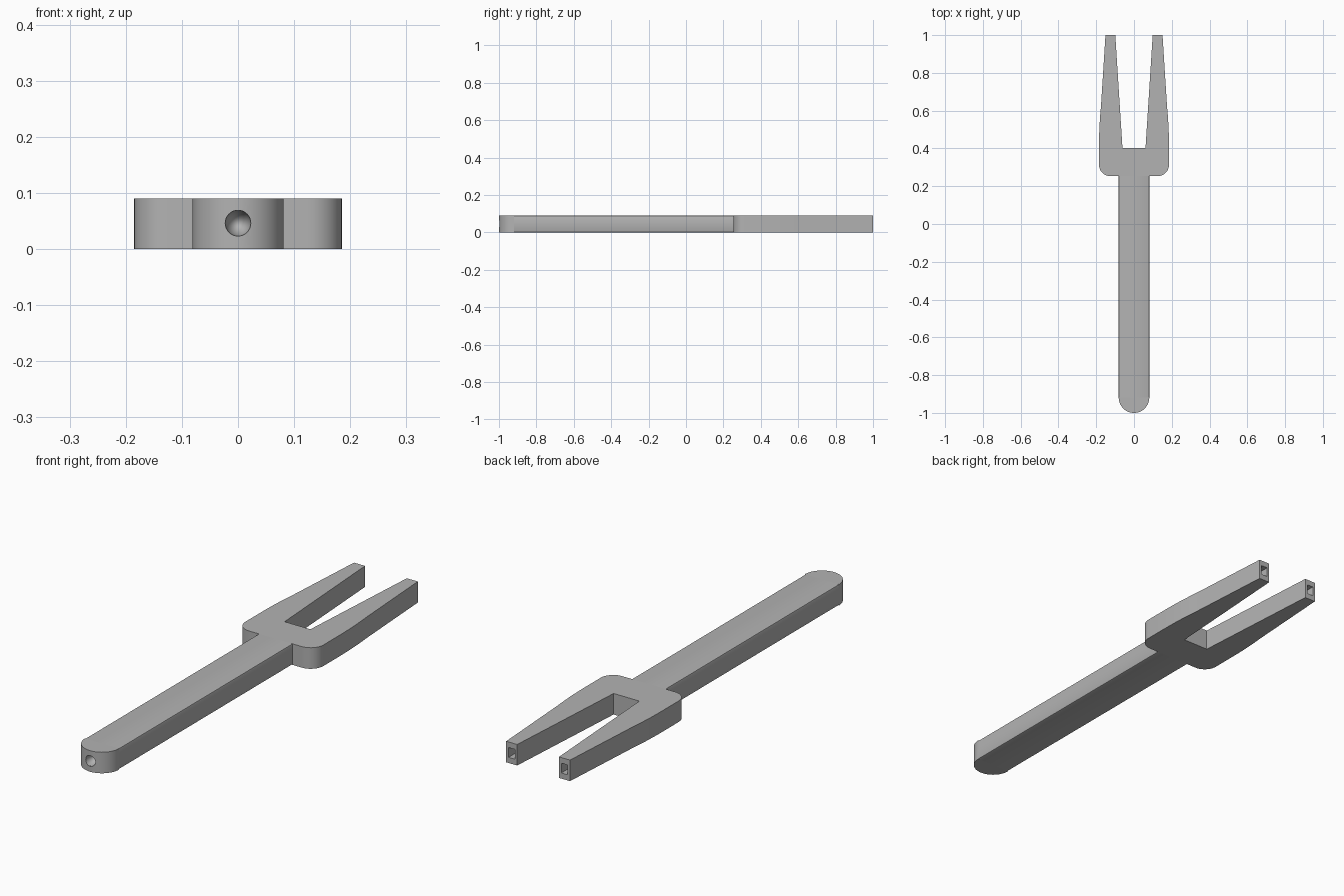
import bpy, bmesh
from math import sin, cos, pi, radians

if "Cube" in bpy.data.objects:
    bpy.data.objects.remove(bpy.data.objects["Cube"], do_unlink=True)

HEIGHT = 0.09
grey = bpy.data.materials.new("plain grey")
grey.use_nodes = True
grey.diffuse_color = (0.45, 0.45, 0.45, 1)
grey.node_tree.nodes["Principled BSDF"].inputs["Base Color"].default_value = (0.45, 0.45, 0.45, 1)


def arc(cx, cy, r, start, end, steps=10):
    angles = [radians(start + (end - start) * i / steps) for i in range(steps + 1)]
    return [(cx + r * cos(a), cy + r * sin(a)) for a in angles]


def extrude_outline(name, points):
    """Prism standing on the ground with the given plan outline."""
    bm = bmesh.new()
    base = bm.faces.new([bm.verts.new((x, y, 0)) for x, y in points])
    top = bmesh.ops.extrude_face_region(bm, geom=[base])["geom"]
    verts = [v for v in top if isinstance(v, bmesh.types.BMVert)]
    bmesh.ops.translate(bm, vec=(0, 0, HEIGHT), verts=verts)
    bmesh.ops.recalc_face_normals(bm, faces=bm.faces)
    mesh = bpy.data.meshes.new(name)
    bm.to_mesh(mesh)
    bm.free()
    obj = bpy.data.objects.new(name, mesh)
    bpy.context.collection.objects.link(obj)
    mesh.materials.append(grey)
    return obj


def activate(obj):
    bpy.ops.object.select_all(action="DESELECT")
    obj.select_set(True)
    bpy.context.view_layer.objects.active = obj


def cut(obj, cutter):
    """Subtract the cutter, then discard it."""
    cutter.hide_render = True
    cutter.data.materials.append(grey)
    mod = obj.modifiers.new("hole", "BOOLEAN")
    mod.operation, mod.solver, mod.object = "DIFFERENCE", "EXACT", cutter
    activate(obj)
    bpy.ops.object.modifier_apply(modifier=mod.name)
    bpy.data.objects.remove(cutter, do_unlink=True)


# Forked head: half outline from shoulder to notch, mirrored
half = [(0.08, 0.253)] + arc(0.125, 0.313, 0.06, -90, 0)
for i in range(7):                       # soft bend into the tapering prong
    t = i / 6
    half.append((0.185 - 0.01 * t * t, 0.42 + 0.2 * t))
half += [(0.151, 1.0), (0.099, 1.0), (0.061, 0.402)]
head = extrude_outline("forked_head", half + [(-x, y) for x, y in reversed(half)])

# Square sockets in the prong tips
for side in (-1, 1):
    bpy.ops.mesh.primitive_cube_add(size=1, location=(side * 0.125, 1.0, HEIGHT / 2))
    socket = bpy.context.object
    socket.scale = (0.03, 0.12, 0.042)
    cut(head, socket)

# Handle bar with softened long edges
bar = extrude_outline("handle_bar", [(-0.081, -0.919), (0.081, -0.919), (0.081, 0.253), (-0.081, 0.253)])
bm = bmesh.new()
bm.from_mesh(bar.data)
long_edges = [e for e in bm.edges if abs(e.verts[0].co.y - e.verts[1].co.y) > 1]
bmesh.ops.bevel(bm, geom=long_edges, offset=0.006, segments=2, profile=0.5, affect="EDGES")
bm.to_mesh(bar.data)
bm.free()

# Rounded handle end with a round-bottomed hole
end = extrude_outline("handle_end", arc(0, -0.919, 0.081, 180, 360, 32))
bpy.ops.mesh.primitive_uv_sphere_add(segments=32, ring_count=16, radius=0.023,
                                     location=(0, -1.0, HEIGHT / 2 + 0.001))
dimple = bpy.context.object
dimple.scale.y = 2
cut(end, dimple)

for obj in (head, bar, end):
    activate(obj)
    bpy.ops.object.shade_smooth_by_angle(angle=radians(30))
